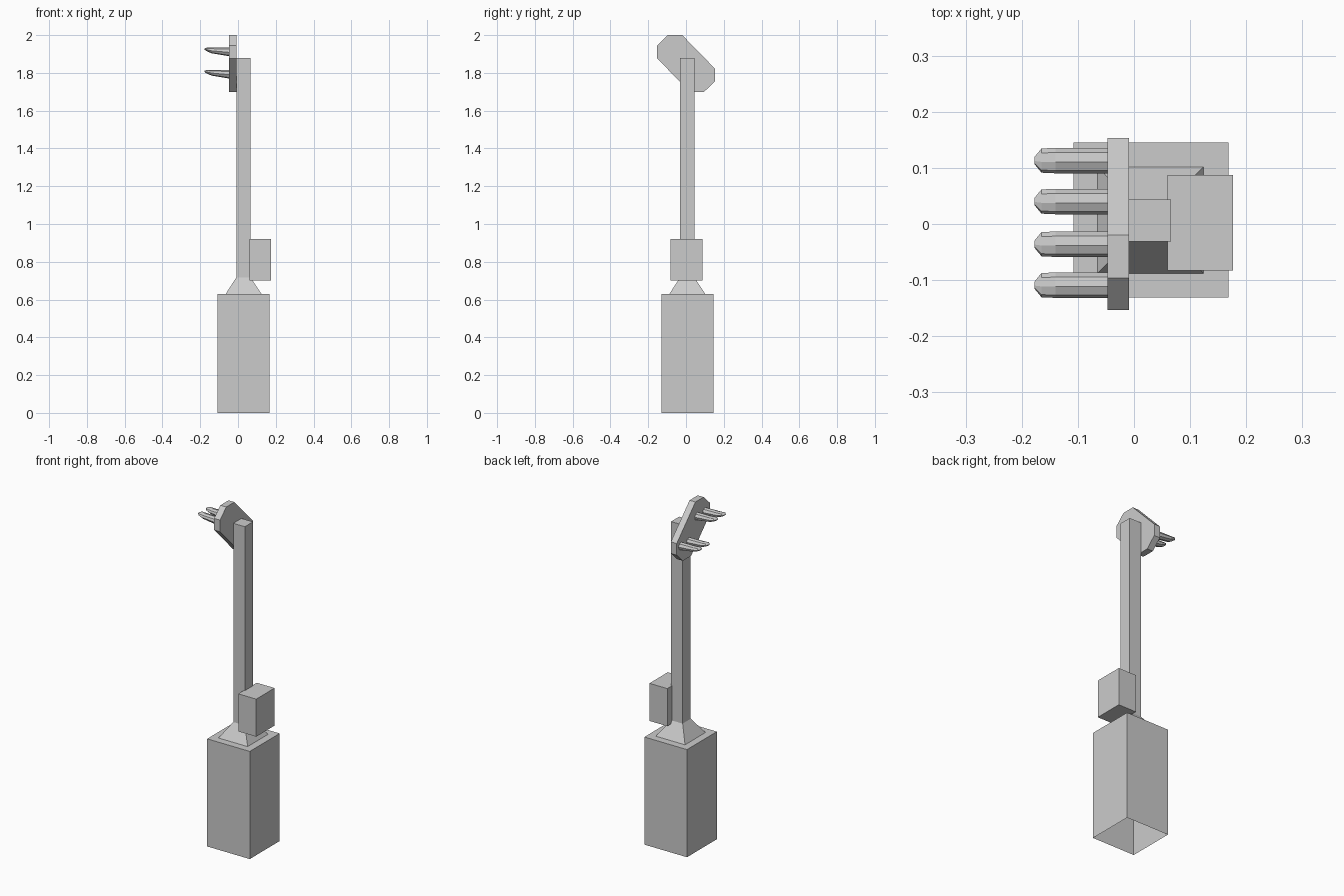
import bpy, bmesh, math

if "Cube" in bpy.data.objects:
    bpy.data.objects.remove(bpy.data.objects["Cube"])


def loft(name, sections, cap_start=True, cap_end=True):
    """Skin a list of equal-length point rings into one flat-shaded object."""
    bm = bmesh.new()
    rings = [[bm.verts.new(p) for p in ring] for ring in sections]
    n = len(rings[0])
    for a, b in zip(rings, rings[1:]):
        for i in range(n):
            j = (i + 1) % n
            bm.faces.new((a[i], a[j], b[j], b[i]))
    if cap_start:
        bm.faces.new(rings[0][::-1])
    if cap_end:
        bm.faces.new(rings[-1])
    bmesh.ops.recalc_face_normals(bm, faces=bm.faces)
    mesh = bpy.data.meshes.new(name)
    bm.to_mesh(mesh)
    bm.free()
    obj = bpy.data.objects.new(name, mesh)
    bpy.context.collection.objects.link(obj)
    return obj


def rect(x0, x1, y0, y1, z):
    return [(x0, y0, z), (x1, y0, z), (x1, y1, z), (x0, y1, z)]


BASE = (-0.108, 0.168, -0.131, 0.145)
SKIRT = (-0.065, 0.124, -0.088, 0.102)
POST = (-0.009, 0.066, -0.031, 0.044)
BOX = (0.06, 0.176, -0.083, 0.087)

# Pedestal, open underneath
loft("base", [rect(*BASE, 0), rect(*BASE, 0.63)], cap_start=False)

# Sloped collar and post
loft("collar", [rect(*SKIRT, 0.63), rect(*POST, 0.717)], False, False)
loft("post", [rect(*POST, 0.717), rect(*POST, 1.88)], cap_start=False)

# Control box on the side of the post
loft("side_box", [rect(*BOX, 0.70), rect(*BOX, 0.92)])

# Slanted head plate: half an outline, repeated by a half turn about its centre
half = [(-0.153, 0.027), (-0.153, 0.095), (-0.096, 0.15), (-0.02, 0.15)]
outline = half + [(-y, -z) for y, z in half]
loft("head_plate", [[(x, y, 1.85 + z) for y, z in outline] for x in (-0.047, -0.009)])

# Four octagonal prongs, flattened from below towards the tip
R = 0.0228
# x position, width scale, height scale measured down from the top
STATIONS = [(-0.047, 1, 1), (-0.14, 1, 0.66), (-0.165, 0.95, 0.42), (-0.177, 0.3, 0.15)]
for k, (y, z) in enumerate([(-0.109, 1.911), (-0.036, 1.911), (0.040, 1.793), (0.113, 1.793)]):
    sections = []
    for x, w, h in STATIONS:
        ring = []
        for i in range(8):
            a = math.radians(6 + 45 * i)
            top = z + R - (0.004 if w < 0.5 else 0)
            ring.append((x, y + w * R * math.cos(a), top - h * R * (1 - math.sin(a))))
        sections.append(ring)
    loft(f"prong_{k + 1}", sections, cap_start=False)
